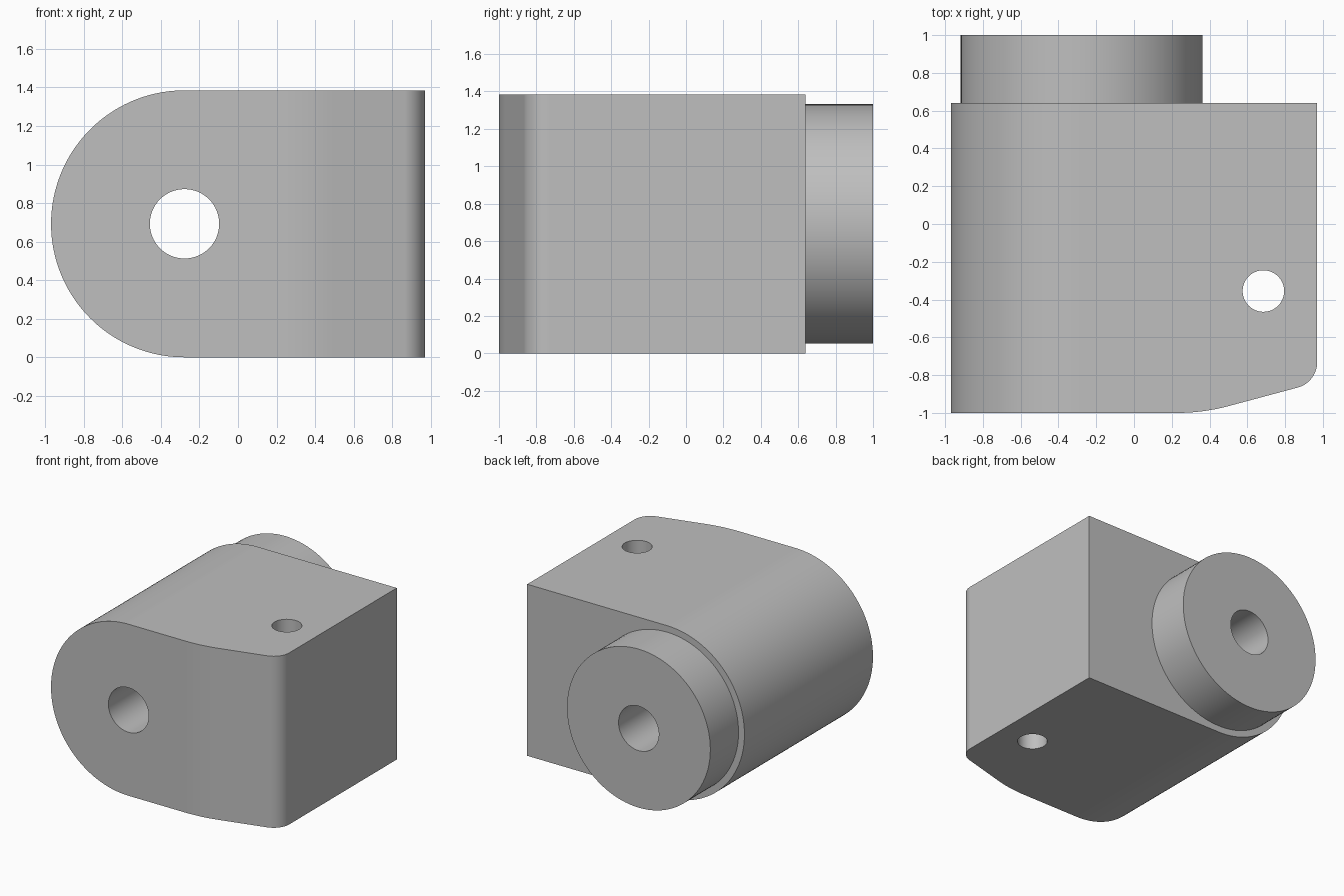
import bpy, bmesh
from math import pi, sin, cos, tan, radians
from mathutils import Vector

cube = bpy.data.objects.get("Cube")
if cube:
    bpy.data.objects.remove(cube, do_unlink=True)

grey = bpy.data.materials.new("plain_grey")
grey.use_nodes = True
color = (0.52, 0.52, 0.52, 1)
grey.diffuse_color = color
grey.node_tree.nodes["Principled BSDF"].inputs["Base Color"].default_value = color

HALF_W, BACK, HEIGHT = 0.97, 0.64, 1.385
R = HEIGHT / 2
AXIS_X, AXIS_Z = R - HALF_W, R


def arc(cx, cy, r, a0, a1, n):
    """Points along a circular arc, both ends included."""
    return [Vector((cx + r * cos(a0 + (a1 - a0) * i / n),
                    cy + r * sin(a0 + (a1 - a0) * i / n))) for i in range(n + 1)]


def circle(cx, cy, r, n=96):
    return arc(cx, cy, r, 0, 2 * pi, n)[:-1]


def extrude(name, points, axis, lo, hi):
    """Prism of a 2D outline along y (outline in xz) or z (outline in xy)."""
    bm = bmesh.new()
    place = (lambda p: (p.x, lo, p.y)) if axis == "y" else (lambda p: (p.x, p.y, lo))
    face = bm.faces.new([bm.verts.new(place(p)) for p in points])
    out = bmesh.ops.extrude_face_region(bm, geom=[face])
    move = Vector((0, hi - lo, 0)) if axis == "y" else Vector((0, 0, hi - lo))
    bmesh.ops.translate(bm, vec=move,
                        verts=[g for g in out["geom"] if isinstance(g, bmesh.types.BMVert)])
    bmesh.ops.recalc_face_normals(bm, faces=bm.faces)
    mesh = bpy.data.meshes.new(name)
    bm.to_mesh(mesh)
    bm.free()
    mesh.materials.append(grey)
    obj = bpy.data.objects.new(name, mesh)
    bpy.context.collection.objects.link(obj)
    return obj


def combine(target, tool, operation):
    """Apply a boolean and remove the tool object."""
    bpy.context.view_layer.objects.active = target
    mod = target.modifiers.new(tool.name, "BOOLEAN")
    mod.object, mod.operation, mod.solver = tool, operation, "EXACT"
    bpy.ops.object.modifier_apply(modifier=mod.name)
    bpy.data.objects.remove(tool, do_unlink=True)


# Body: side-on D shape, rounded on the right
outline = arc(AXIS_X, AXIS_Z, R, pi / 2, 3 * pi / 2, 96)
outline += [Vector((HALF_W, 0)), Vector((HALF_W, HEIGHT))]
body = extrude("body", outline, "y", -1.1, BACK)

# Plan trim: gently sloped front with a rounded left corner
slope = radians(15)
bend_x, bend_r, corner_r = 0.366, 1.05, 0.14
corner_y = -1 + (HALF_W - bend_x) * tan(slope)
corner_cy = corner_y + corner_r * tan((pi / 2 - slope) / 2)
plan = [Vector((-1.1, 0.8)), Vector((-1.1, -1))]
plan += arc(bend_x - bend_r * tan(slope / 2), bend_r - 1, bend_r,
            -pi / 2, slope - pi / 2, 20)
plan += arc(HALF_W - corner_r, corner_cy, corner_r, slope - pi / 2, 0, 20)
plan[-1].x += 0.0
plan += [Vector((HALF_W, 0.8))]
combine(body, extrude("plan_trim", plan, "z", -0.1, HEIGHT + 0.1), "INTERSECT")

# Round boss on the back
combine(body, extrude("back_boss", circle(AXIS_X, AXIS_Z, 0.64), "y", 0.4, 1), "UNION")

# Through holes: main bore and vertical pin hole
combine(body, extrude("main_bore", circle(AXIS_X, AXIS_Z, 0.18, 64), "y", -1.2, 1.2), "DIFFERENCE")
combine(body, extrude("pin_hole", circle(0.685, -0.355, 0.11, 48), "z", -0.2, 1.6), "DIFFERENCE")

# Smooth curved walls, keep flat faces clean
bpy.ops.object.select_all(action="DESELECT")
body.select_set(True)
bpy.context.view_layer.objects.active = body
bpy.ops.object.shade_smooth_by_angle(angle=radians(30))
weighted = body.modifiers.new("clean_normals", "WEIGHTED_NORMAL")
weighted.keep_sharp = True
